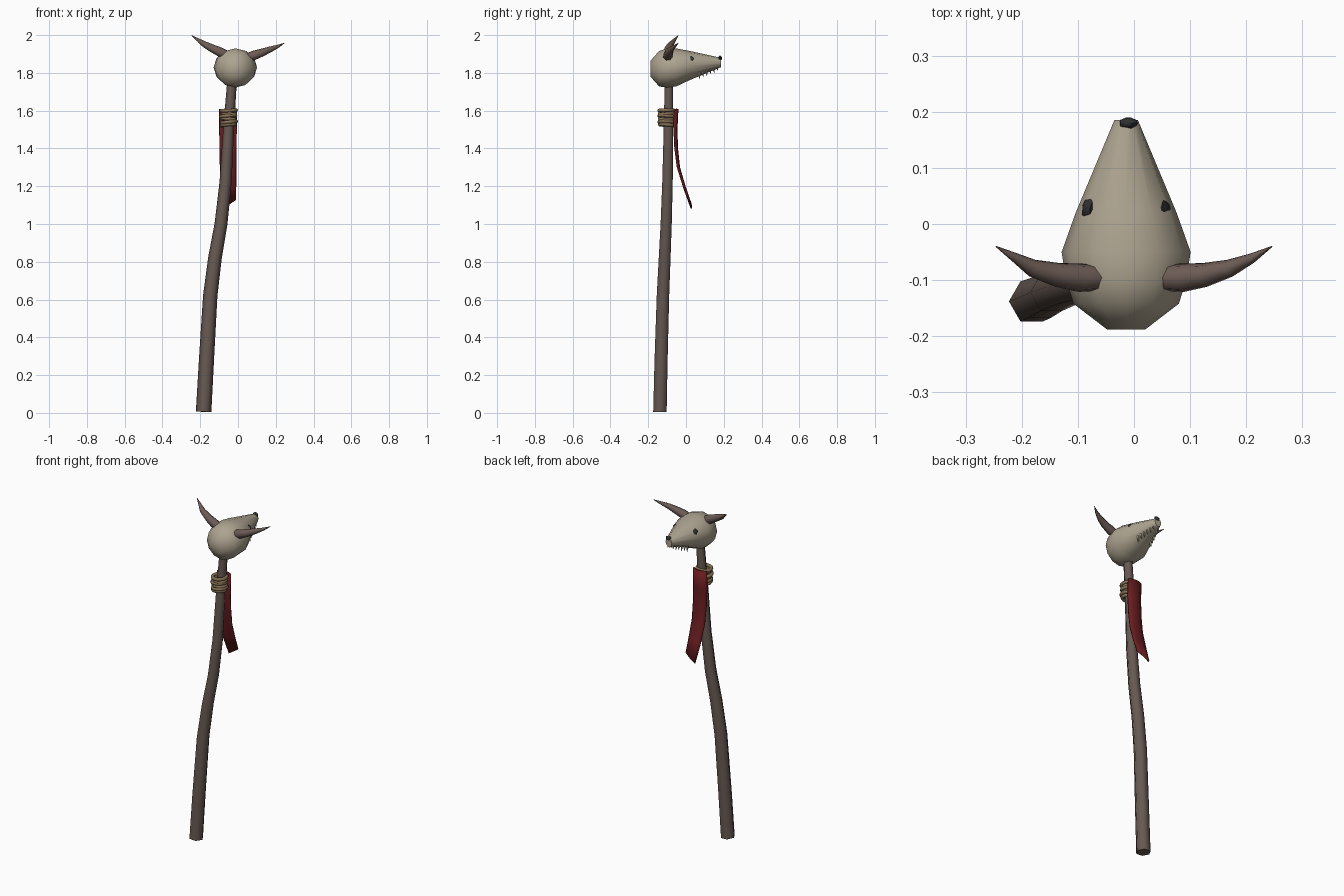
import bpy, bmesh, math, random
from mathutils import Vector, Matrix

random.seed(4)
cube = bpy.data.objects.get("Cube")
if cube:
    bpy.data.objects.remove(cube)


def material(name, rgb):
    m = bpy.data.materials.new(name)
    m.use_nodes = True
    m.diffuse_color = (*rgb, 1)
    bsdf = next(n for n in m.node_tree.nodes if n.type == 'BSDF_PRINCIPLED')
    bsdf.inputs["Base Color"].default_value = (*rgb, 1)
    bsdf.inputs["Roughness"].default_value = 0.9
    return m


BONE = material("bone", (0.42, 0.37, 0.28))
WOOD = material("dark wood", (0.135, 0.10, 0.085))
HORN = material("horn brown", (0.15, 0.105, 0.09))
CLOTH = material("red cloth", (0.14, 0.012, 0.014))
ROPE = material("tan rope", (0.24, 0.165, 0.09))
BLACK = material("charcoal", (0.03, 0.03, 0.033))


def finish(name, bm, mat, angle=70):
    bmesh.ops.recalc_face_normals(bm, faces=bm.faces)
    mesh = bpy.data.meshes.new(name)
    bm.to_mesh(mesh)
    bm.free()
    mesh.materials.append(mat)
    ob = bpy.data.objects.new(name, mesh)
    bpy.context.collection.objects.link(ob)
    bpy.ops.object.select_all(action='DESELECT')
    ob.select_set(True)
    bpy.context.view_layer.objects.active = ob
    if angle:
        bpy.ops.object.shade_smooth_by_angle(angle=math.radians(angle))
    return ob


def loft(name, rings, mat, angle=70):
    """Skin a list of equal-length closed rings and cap both ends."""
    bm = bmesh.new()
    loops = [[bm.verts.new(p) for p in ring] for ring in rings]
    n = len(loops[0])
    for a, b in zip(loops, loops[1:]):
        for i in range(n):
            j = (i + 1) % n
            bm.faces.new((a[i], a[j], b[j], b[i]))
    bm.faces.new(loops[0])
    bm.faces.new(loops[-1])
    return finish(name, bm, mat, angle)


def tube(name, path, mat, sides, side_axis):
    """Round tube through (x, y, z, radius) points."""
    pts = [Vector(p[:3]) for p in path]
    rings = []
    for i, p in enumerate(pts):
        t = (pts[min(i + 1, len(pts) - 1)] - pts[max(i - 1, 0)]).normalized()
        u = Vector(side_axis)
        u = (u - t * u.dot(t)).normalized()
        v = t.cross(u)
        r = path[i][3]
        rings.append([p + (u * math.cos(a) + v * math.sin(a)) * r
                      for a in (math.tau * k / sides for k in range(sides))])
    return loft(name, rings, mat)


def blob(name, pos, size, rot, mat):
    bm = bmesh.new()
    bmesh.ops.create_icosphere(bm, subdivisions=1, radius=1)
    m = Matrix.Translation(pos) @ Matrix.Rotation(rot, 4, 'Z') @ Matrix.Diagonal((*size, 1))
    bmesh.ops.transform(bm, matrix=m, verts=bm.verts)
    return finish(name, bm, mat, 50)


# Crooked six-sided staff
tube("staff", [
    (-0.182, -0.138, 0.006, 0.041), (-0.167, -0.132, 0.28, 0.040),
    (-0.147, -0.122, 0.62, 0.038), (-0.122, -0.113, 0.82, 0.036),
    (-0.090, -0.105, 1.00, 0.034), (-0.066, -0.098, 1.22, 0.032),
    (-0.050, -0.093, 1.50, 0.029), (-0.030, -0.090, 1.78, 0.025)], WOOD, 6, (1, 0, 0))

# Skull: stations along y of (y, half width, centre z, half height)
CX = -0.014
stations = [(-0.188, 0.034, 1.822, 0.042), (-0.142, 0.094, 1.822, 0.094),
            (-0.100, 0.107, 1.826, 0.104), (-0.050, 0.115, 1.829, 0.100),
            (0.020, 0.090, 1.839, 0.077), (0.185, 0.021, 1.855, 0.025)]
SIDES = 12
loft("skull", [[(CX + w * math.sin(math.tau * k / SIDES), y,
                 zc + h * math.cos(math.tau * k / SIDES)) for k in range(SIDES)]
               for y, w, zc, h in stations], BONE, 45)

# Eyes and nose
for side, label in ((1, "left"), (-1, "right")):
    blob(label + "_eye", (CX + 0.065 * side, 0.027, 1.866 - 0.003 * side),
         (0.016, 0.024, 0.028), 0.15 * side, BLACK)
blob("nose", (-0.010, 0.180, 1.877), (0.019, 0.011, 0.016), 0, BLACK)

# Small pointed teeth along both sides of the snout
for side, label in ((1, "left"), (-1, "right")):
    for i in range(6):
        f = i / 5
        y = 0.070 + 0.095 * f
        x = CX + side * (0.044 - 0.027 * f)
        z = 1.795 + 0.042 * f
        tube(f"{label}_tooth_{i + 1}",
             [(x, y, z + 0.012, 0.007), (x, y, z - 0.006, 0.006),
              (x, y + 0.003, z - 0.028 + 0.004 * (i % 2), 0.001)], BONE, 5, (1, 0, 0))

# Curved horns, the right one raised higher
curve = [(0.055, -0.096, 0.000, 0.024), (0.085, -0.096, 0.010, 0.026),
         (0.125, -0.091, 0.024, 0.022), (0.170, -0.079, 0.042, 0.016),
         (0.210, -0.061, 0.058, 0.009), (0.246, -0.040, 0.076, 0.001)]
for side, label, base, lift in ((1, "left", 1.882, 1.0), (-1, "right", 1.896, 1.35)):
    tube(label + "_horn", [(side * x - (0.010 if side < 0 and x < 0.2 else 0), y,
                            base + z * lift, r) for x, y, z, r in curve],
         HORN, 7, (0, 0, 1))

# Rope binding: uneven stacked turns
for i in range(6):
    bm = bmesh.new()
    tilt = Matrix.Rotation(random.uniform(-0.12, 0.12), 3, 'Y') @ \
        Matrix.Rotation(random.uniform(-0.1, 0.1), 3, 'X')
    centre = Vector((-0.051 + random.uniform(-0.003, 0.003), -0.104, 1.524 + 0.0155 * i))
    around, section, major = 14, 6, 0.037 + random.uniform(-0.002, 0.003)
    grid = []
    for a in range(around):
        ta = math.tau * a / around
        ring = []
        for s in range(section):
            ts = math.tau * s / section
            r = major + 0.010 * math.cos(ts)
            p = Vector((r * math.cos(ta), r * math.sin(ta), 0.010 * math.sin(ts)))
            ring.append(bm.verts.new(centre + tilt @ p))
        grid.append(ring)
    for a in range(around):
        n = (a + 1) % around
        for s in range(section):
            t = (s + 1) % section
            bm.faces.new((grid[a][s], grid[n][s], grid[n][t], grid[a][t]))
    finish(f"rope_turn_{i + 1}", bm, ROPE)

# Hanging cloth: rows of (left x, right x, y, z), bowed across its width
rows = [(-0.098, -0.008, -0.052, 1.61), (-0.098, -0.008, -0.056, 1.50),
        (-0.097, -0.009, -0.052, 1.40), (-0.095, -0.010, -0.040, 1.30),
        (-0.090, -0.010, -0.010, 1.20), (-0.080, -0.011, 0.024, 1.105)]
bm = bmesh.new()
strips = []
for i, (xl, xr, y, z) in enumerate(rows):
    strip = []
    for k in range(5):
        f = k / 4
        bow = 0.016 * (4 * f * (1 - f) - 0.5) * (1 - i / 7)
        slant = (f - 0.5) * 0.045 * (i / 5) ** 3
        strip.append(bm.verts.new((xl + (xr - xl) * f, y + bow - slant * 0.3, z + slant)))
    strips.append(strip)
for a, b in zip(strips, strips[1:]):
    for k in range(4):
        bm.faces.new((a[k], a[k + 1], b[k + 1], b[k]))
cloth = finish("cloth_strip", bm, CLOTH, 60)
solid = cloth.modifiers.new("thickness", 'SOLIDIFY')
solid.thickness = 0.008
solid.offset = 0
